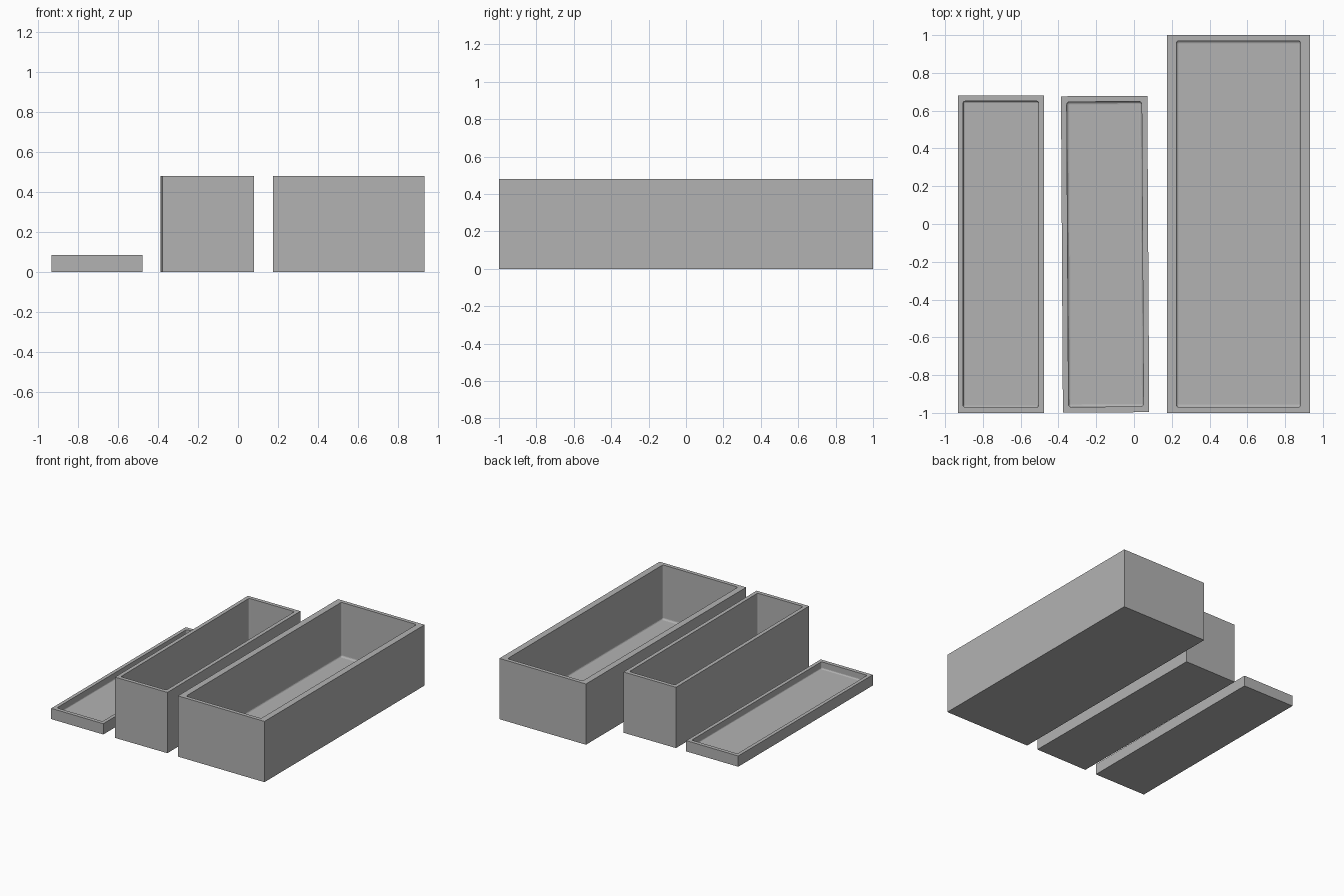
import bpy
import bmesh
from mathutils import Matrix, Vector

default = bpy.data.objects.get("Cube")
if default:
    bpy.data.objects.remove(default, do_unlink=True)

grey = bpy.data.materials.new("plain_grey")
grey.use_nodes = True
colour = (0.45, 0.45, 0.45, 1)
grey.diffuse_color = colour
grey.node_tree.nodes["Principled BSDF"].inputs["Base Color"].default_value = colour


def open_box(name, centre, size, wall, floor, radius, turn=0.0):
    """Rectangular box with an open top and a hollow with filleted inner edges."""
    bm = bmesh.new()
    bmesh.ops.create_cube(bm, size=1)
    bmesh.ops.scale(bm, vec=size, verts=bm.verts)
    bmesh.ops.translate(bm, vec=(0, 0, size[2] / 2), verts=bm.verts)

    # Rim: inset the top face, then set the wall thickness on each axis
    top = max(bm.faces, key=lambda f: f.calc_center_median().z)
    bmesh.ops.inset_region(bm, faces=[top], thickness=min(wall))
    for v in top.verts:
        for axis in (0, 1):
            side = 1 if v.co[axis] > 0 else -1
            v.co[axis] = side * (size[axis] / 2 - wall[axis])

    # Hollow: sink the inner face to the floor
    made = bmesh.ops.extrude_discrete_faces(bm, faces=[top])["faces"]
    base = made[0]
    for v in base.verts:
        v.co.z = floor

    # Fillets round the floor and up the inner corners
    edges = {e for v in base.verts for e in v.link_edges}
    bmesh.ops.bevel(bm, geom=list(edges), offset=radius, segments=4,
                    profile=0.5, affect='EDGES', clamp_overlap=True)
    bmesh.ops.recalc_face_normals(bm, faces=bm.faces)

    mesh = bpy.data.meshes.new(name)
    bm.to_mesh(mesh)
    bm.free()
    mesh.materials.append(grey)
    obj = bpy.data.objects.new(name, mesh)
    bpy.context.collection.objects.link(obj)
    obj.matrix_world = (Matrix.Translation(Vector((centre[0], centre[1], 0)))
                        @ Matrix.Rotation(turn, 4, 'Z'))
    return obj


# Shallow lid, slightly turned narrow box, and wide box
open_box("shallow_tray", (-0.705, -0.16), (0.455, 1.68, 0.085), (0.028, 0.03), 0.03, 0.01)
open_box("narrow_box", (-0.153, -0.16), (0.457, 1.675, 0.48), (0.03, 0.03), 0.03, 0.014, 0.006)
open_box("wide_box", (0.553, 0), (0.757, 2.0, 0.48), (0.05, 0.03), 0.05, 0.014)
